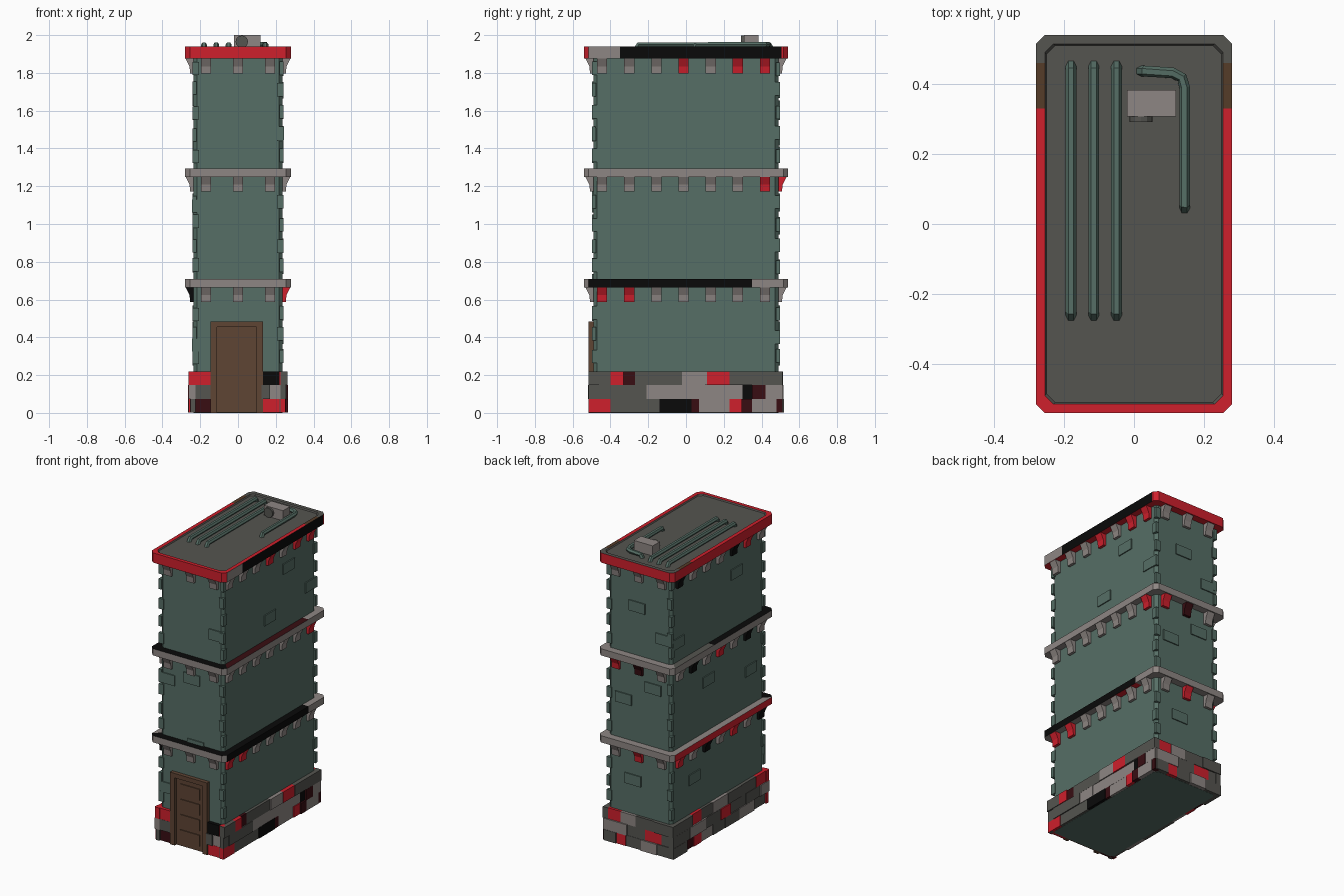
import bpy, bmesh, random
from mathutils import Vector

if "Cube" in bpy.data.objects:
    bpy.data.objects.remove(bpy.data.objects["Cube"])

random.seed(4)
COLS = {
    't': ("teal wall", (0.093, 0.158, 0.132)),
    'l': ("light grey stone", (0.27, 0.24, 0.228)),
    'd': ("dark grey stone", (0.09, 0.089, 0.08)),
    'r': ("red stone", (0.62, 0.014, 0.025)),
    'm': ("dark red stone", (0.04, 0.004, 0.006)),
    'k': ("black stone", (0.003, 0.003, 0.003)),
    'b': ("brown wood", (0.112, 0.058, 0.034)),
    'n': ("dark brown", (0.09, 0.045, 0.022)),
}
MATS, IDX = [], {}
for i, (k, (name, c)) in enumerate(COLS.items()):
    m = bpy.data.materials.new(name)
    m.diffuse_color = (*c, 1)
    m.use_nodes = True
    m.node_tree.nodes["Principled BSDF"].inputs["Base Color"].default_value = m.diffuse_color
    MATS.append(m)
    IDX[k] = i


def finish(bm, name):
    bmesh.ops.recalc_face_normals(bm, faces=bm.faces)
    me = bpy.data.meshes.new(name)
    bm.to_mesh(me)
    bm.free()
    for m in MATS:
        me.materials.append(m)
    ob = bpy.data.objects.new(name, me)
    bpy.context.collection.objects.link(ob)
    return ob


def prism(bm, pts, off, mat):
    """Extrude the polygon pts along the vector off."""
    a = [bm.verts.new(p) for p in pts]
    b = [bm.verts.new(Vector(p) + Vector(off)) for p in pts]
    n = len(pts)
    fs = [bm.faces.new(a), bm.faces.new(b[::-1])]
    fs += [bm.faces.new((a[i], a[(i + 1) % n], b[(i + 1) % n], b[i])) for i in range(n)]
    for f in fs:
        f.material_index = IDX[mat]


def box(bm, x0, x1, y0, y1, z0, z1, mat):
    prism(bm, [(x0, y0, z0), (x1, y0, z0), (x1, y1, z0), (x0, y1, z0)], (0, 0, z1 - z0), mat)


def loft(name, hx, hy, c, levels, rule, cuts=()):
    """Rectangle with cut corners through (inset, z) levels, coloured by rule."""
    bm = bmesh.new()
    loops = []
    for i, z in levels:
        x, y = hx - i, hy - i
        pts = [(x, -y + c), (x, y - c), (x - c, y), (-x + c, y),
               (-x, y - c), (-x, -y + c), (-x + c, -y), (x - c, -y)]
        loops.append([bm.verts.new((*p, z)) for p in pts])
    for a, b in zip(loops, loops[1:]):
        for i in range(8):
            j = (i + 1) % 8
            bm.faces.new((a[i], a[j], b[j], b[i]))
    bm.faces.new(loops[0][::-1])
    bm.faces.new(loops[-1])
    for y in cuts:
        bmesh.ops.bisect_plane(bm, geom=bm.verts[:] + bm.edges[:] + bm.faces[:],
                               plane_co=(0, y, 0), plane_no=(0, 1, 0))
    bmesh.ops.recalc_face_normals(bm, faces=bm.faces)
    for f in bm.faces:
        p = f.calc_center_median()
        if hx - abs(p.x) < hy - abs(p.y):
            side = 'right' if p.x > 0 else 'left'
        else:
            side = 'front' if p.y < 0 else 'back'
        f.material_index = IDX[rule(side, p, f.normal.z > 0.5)]
    return finish(bm, name)


# Main tower with cut corners
loft("tower_walls", 0.235, 0.49, 0.018, [(0, 0), (0, 1.9)], lambda s, p, up: 't')


# Ledges between storeys and the roof slab
def low_rule(s, p, up):
    if s == 'front':
        return 'k' if up else 'l'
    if s == 'right':
        return 'k' if p.y < 0.35 else 'l'
    return 'r' if s == 'left' and not up else 'l'


def mid_rule(s, p, up):
    if up and s == 'front':
        return 'k'
    if up and s == 'right':
        return 'm' if p.y < 0.35 else 'l'
    if up and s == 'left':
        return 'k' if p.y < 0.1 else 'd'
    return 'l'


def roof_rule(s, p, up):
    if up:
        if p.z < 1.938 or p.y > 0.46:
            return 'd'
        return 'n' if p.y > 0.33 else 'r'
    if s == 'right' and p.z > 1.88:
        return 'l' if p.y < -0.35 else 'k' if p.y < 0.505 else 'r'
    return 'r'


for name, z0, z1, rule in (("lower_ledge", 0.665, 0.71, low_rule),
                           ("middle_ledge", 1.25, 1.295, mid_rule)):
    loft(name, 0.28, 0.54, 0.025, [(0, z0), (0, z1), (0.06, z1)], rule, (0.1, 0.35))
loft("roof_slab", 0.28, 0.54, 0.025, [(0, 1.875), (0, 1.94), (0.025, 1.94), (0.03, 1.932)],
     roof_rule, (-0.35, 0.33, 0.46, 0.505))

# Brackets under each ledge: colours for front, back, right, left
PROFILE = [(-0.01, -0.078), (0.018, -0.078), (0.022, -0.04), (0.042, 0), (-0.01, 0)]
BRACKETS = {
    "lower": (0.665, "lll", "lrl", "rrlllll", "klrlklr"),
    "middle": (1.25, "lll", "lmr", "llllllr", "lklrlkl"),
    "upper": (1.875, "lll", "lll", "lllrlrr", "lrklllk"),
}
W = 0.054
for name, (z, front, back, right, left) in BRACKETS.items():
    bm = bmesh.new()
    for sy, row in ((-1, front), (1, back)):
        for i, c in enumerate(row):
            x = -0.17 + 0.17 * i - W / 2
            prism(bm, [(x, sy * (0.49 + o), z + h) for o, h in PROFILE], (W, 0, 0), c)
    for sx, row in ((1, right), (-1, left)):
        for i, c in enumerate(row):
            y = -0.444 + 0.1437 * i - W / 2
            prism(bm, [(sx * (0.235 + o), y, z + h) for o, h in PROFILE], (0, W, 0), c)
    finish(bm, name + "_brackets")

# Base stones: rows from the ground up, each a start and (end, colour) pairs
RIGHT = [
    [(-.4, 'r'), (-.14, 'd'), (.03, 'k'), (.07, 'm'), (.23, 'l'), (.295, 'r'), (.35, 'm'), (.48, 'l'), (.51, 'm')],
    [(-.46, 'd'), (-.21, 'd'), (-.09, 'l'), (.1, 'l'), (.3, 'l'), (.35, 'k'), (.42, 'm'), (.51, 'l')],
    [(-.4, 'd'), (-.33, 'r'), (-.27, 'm'), (-.02, 'd'), (.11, 'l'), (.23, 'r'), (.36, 'd'), (.51, 'd')],
]
LEFT = [
    [(-.36, 'd'), (-.2, 'l'), (-.05, 'd'), (.08, 'd'), (.2, 'l'), (.28, 'r'), (.36, 'm'), (.51, 'd')],
    [(-.42, 'l'), (-.27, 'd'), (-.1, 'd'), (.0, 'r'), (.15, 'd'), (.33, 'l'), (.51, 'd')],
    [(-.38, 'r'), (-.22, 'd'), (-.08, 'd'), (.08, 'l'), (.2, 'd'), (.3, 'r'), (.51, 'd')],
]
FRONT = [
    [(-.255, 'r'), (-.14, 'm'), (.115, None), (.22, 'r'), (.252, 'd')],
    [(-.14, 'd'), (.125, None), (.17, 'd'), (.252, 'l')],
    [(-.14, 'r'), (.13, None), (.22, 'k'), (.25, 'r')],
]
BACK = [
    [(-.14, 'd'), (-.02, 'l'), (.09, 'd'), (.16, 'r'), (.252, 'd')],
    [(-.17, 'd'), (-.05, 'r'), (.08, 'd'), (.252, 'l')],
    [(-.12, 'd'), (.02, 'd'), (.13, 'l'), (.252, 'r')],
]
bm = bmesh.new()
H = 0.22 / 3
for rows, axis, s in ((RIGHT, 'x', 1), (LEFT, 'x', -1), (FRONT, 'y', -1), (BACK, 'y', 1)):
    for r, row in enumerate(rows):
        a = -0.515 if axis == 'x' else -0.262
        for b, c in row:
            z0, z1 = r * H + (0.001 if r == 0 else 0), (r + 1) * H
            out = random.uniform(0.014, 0.03)
            if c and axis == 'x':
                x0, x1 = sorted((s * 0.225, s * (0.235 + out)))
                box(bm, x0, x1, a, b, z0, z1, c)
            elif c:
                y0, y1 = sorted((s * 0.48, s * (0.49 + out)))
                box(bm, a, b, y0, y1, z0, z1, c)
            a = b
finish(bm, "base_stones")

# Small corner stones, stacked with gaps
bm = bmesh.new()
for z0, n in ((0.25, 3), (0.73, 4), (1.32, 5)):
    for i in range(n):
        for sx in (-1, 1):
            for sy in (-1, 1):
                z = z0 + 0.115 * i + random.uniform(0, 0.02)
                lx, ly = (0.035, 0.022) if (i + (sx == sy)) % 2 else (0.022, 0.035)
                x0, x1 = sorted((sx * (0.242 - lx), sx * 0.242))
                y0, y1 = sorted((sy * (0.498 - ly), sy * 0.498))
                box(bm, x0, x1, y0, y1, z, z + 0.07, 't')
finish(bm, "corner_stones")

# Scattered raised wall bricks (position along wall, height)
bm = bmesh.new()
BRICKS = {
    'front': [(0, 1.14), (-0.185, 1.095), (0.19, 1.48), (-0.195, 0.36), (0.03, 0.7)],
    'back': [(0.02, 1.62), (-0.1, 1.1), (0.12, 0.98), (0.05, 0.45), (-0.18, 1.45)],
    'right': [(0.2, 1.70), (0.435, 1.485), (0, 1.43)],
    'left': [(-0.2, 1.66), (0.42, 1.42), (0.1, 1.05), (-0.35, 0.95), (0.25, 0.45)],
}
for side, spots in BRICKS.items():
    s = 1 if side in ('back', 'right') else -1
    for u, z in spots:
        if side in ('front', 'back'):
            y0, y1 = sorted((s * 0.48, s * 0.497))
            box(bm, max(u - 0.06, -0.243), min(u + 0.06, 0.243), y0, y1, z - 0.035, z + 0.035, 't')
        else:
            x0, x1 = sorted((s * 0.225, s * 0.242))
            box(bm, x0, x1, u - 0.06, u + 0.06, z - 0.035, z + 0.035, 't')
finish(bm, "wall_bricks")

# Door: frame, leaf and four raised panels
bm = bmesh.new()
box(bm, -0.145, -0.11, -0.516, -0.48, 0, 0.485, 'b')
box(bm, 0.097, 0.132, -0.516, -0.48, 0, 0.485, 'b')
box(bm, -0.11, 0.097, -0.516, -0.48, 0.455, 0.485, 'b')
box(bm, -0.11, 0.097, -0.498, -0.48, 0.001, 0.455, 'b')
for i in range(4):
    z = 0.035 + 0.103 * i
    box(bm, -0.078, 0.065, -0.504, -0.49, z, z + 0.075, 'b')
finish(bm, "front_door")

# Roof vent box with round fan
bm = bmesh.new()
box(bm, -0.02, 0.12, 0.307, 0.383, 1.93, 2.0, 'l')
finish(bm, "vent_box")
bpy.ops.mesh.primitive_cylinder_add(vertices=12, radius=0.033, depth=0.02,
                                    location=(0.02, 0.302, 1.965), rotation=(1.5708, 0, 0))
fan = bpy.context.object
fan.name = "vent_fan"
fan.data.materials.append(MATS[IDX['d']])


# Six-sided roof pipes
def pipe(name, pts):
    cu = bpy.data.curves.new(name, 'CURVE')
    cu.dimensions = '3D'
    cu.bevel_depth, cu.bevel_resolution, cu.use_fill_caps = 0.0155, 1, True
    sp = cu.splines.new('POLY')
    sp.points.add(len(pts) - 1)
    for p, co in zip(sp.points, pts):
        p.co = (*co, 1)
    sp.use_smooth = False
    cu.materials.append(MATS[IDX['t']])
    ob = bpy.data.objects.new(name, cu)
    bpy.context.collection.objects.link(ob)
    bpy.ops.object.select_all(action='DESELECT')
    ob.select_set(True)
    bpy.context.view_layer.objects.active = ob
    bpy.ops.object.convert(target='MESH')


Z = 1.95
for i, x in enumerate((-0.18, -0.115, -0.05)):
    pipe(f"roof_pipe_{i + 1}", [(x, -0.265, 1.925), (x, -0.25, Z), (x, 0.44, Z), (x, 0.455, 1.925)])
pipe("bent_roof_pipe", [(0.018, 0.437, 1.925), (0.03, 0.437, Z), (0.11, 0.432, Z), (0.137, 0.418, Z),
                        (0.145, 0.39, Z), (0.145, 0.055, Z), (0.145, 0.043, 1.925)])
